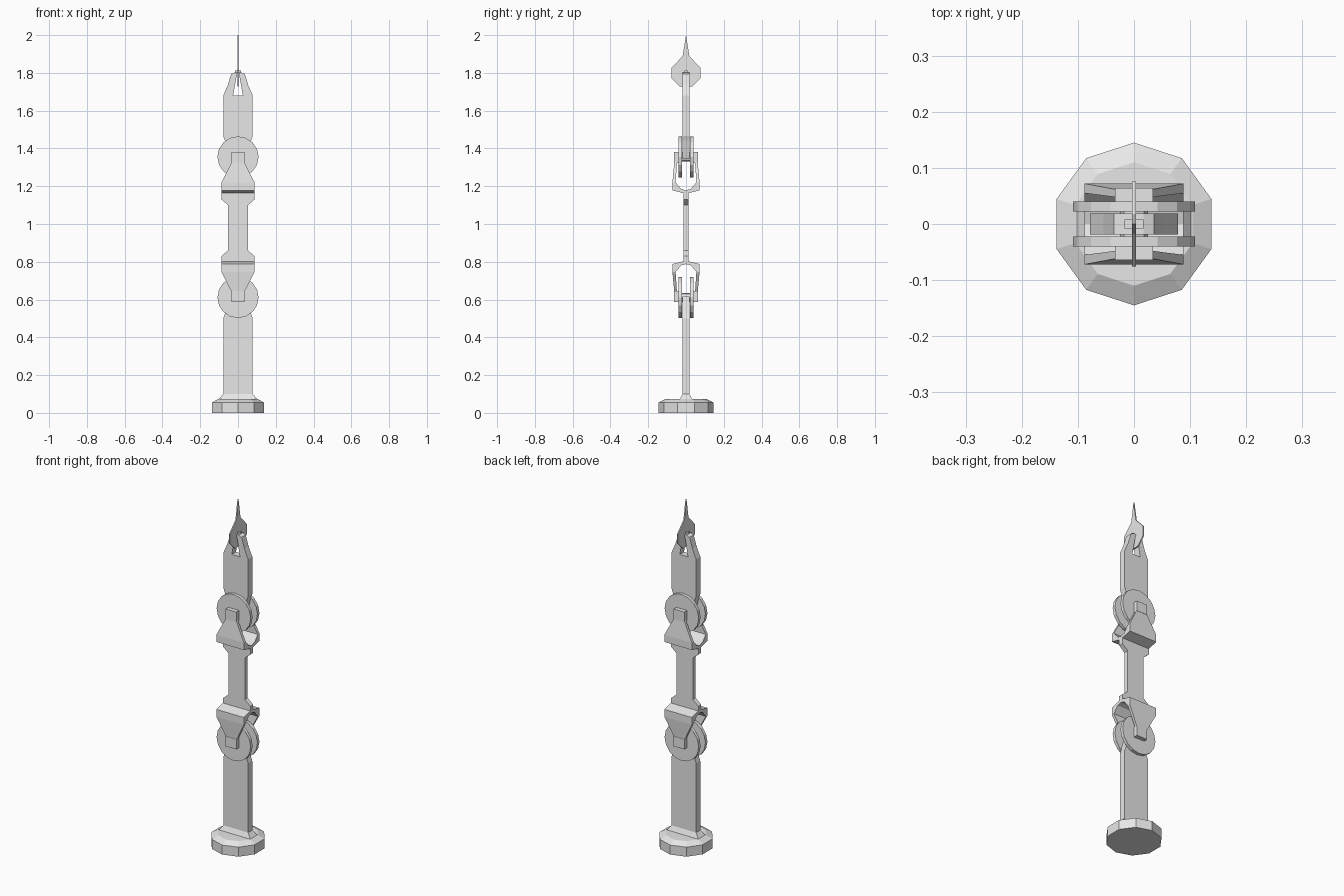
import bpy, bmesh, math
from mathutils import Vector

cube = bpy.data.objects.get("Cube")
if cube:
    bpy.data.objects.remove(cube, do_unlink=True)

grey = bpy.data.materials.new("plain grey")
grey.use_nodes = True
grey.diffuse_color = (0.8, 0.8, 0.8, 1)
grey.node_tree.nodes["Principled BSDF"].inputs["Base Color"].default_value = (0.8, 0.8, 0.8, 1)

MID = 0.983  # height about which the two joints mirror


def finish(name, bm):
    bmesh.ops.recalc_face_normals(bm, faces=bm.faces)
    mesh = bpy.data.meshes.new(name)
    bm.to_mesh(mesh)
    bm.free()
    mesh.materials.append(grey)
    obj = bpy.data.objects.new(name, mesh)
    bpy.context.collection.objects.link(obj)
    return obj


def loft(name, rings):
    """Skin a chain of rings with equal point counts and cap both ends."""
    bm = bmesh.new()
    rows = [[bm.verts.new(p) for p in ring] for ring in rings]
    n = len(rows[0])
    for a, b in zip(rows, rows[1:]):
        for i in range(n):
            j = (i + 1) % n
            bm.faces.new((a[i], a[j], b[j], b[i]))
    bm.faces.new(rows[0])
    bm.faces.new(rows[-1])
    return finish(name, bm)


def rect(hx, hy, z):
    return [(-hx, -hy, z), (hx, -hy, z), (hx, hy, z), (-hx, hy, z)]


def polygon(r, n, z):
    # starts with a corner on the y axis
    return [(r * math.sin(math.tau * i / n), r * math.cos(math.tau * i / n), z) for i in range(n)]


def plate(name, outline, y0, y1):
    """Extrude an x-z outline from y0 to y1."""
    return loft(name, [[(x, y, z) for x, z in outline] for y in (y0, y1)])


def flip(z, up):
    return z if up else 2 * MID - z


# Base and lower post
loft("base", [polygon(0.145, 10, 0), polygon(0.145, 10, 0.055), polygon(0.11, 10, 0.073)])
loft("post_foot", [rect(0.104, 0.034, 0.07), rect(0.078, 0.019, 0.1)])
loft("lower_post", [rect(0.078, 0.019, 0.1), rect(0.078, 0.019, 0.5),
                    rect(0.07, 0.019, 0.522), rect(0.045, 0.019, 0.615)])

# Middle bar with wide shoulders
loft("middle_bar", [rect(0.088, 0.013, 0.80), rect(0.088, 0.013, 0.83), rect(0.053, 0.013, 0.86),
                    rect(0.053, 0.013, 1.10), rect(0.088, 0.013, 1.13), rect(0.088, 0.013, 1.165)])

# Joints: discs, splayed clamp arms and end blocks, mirrored front/back and up/down
# arm sections: outer y, outer z, inner y, inner z, half width
ARM = [(0.0, 1.16, 0.0, 1.178, 0.088), (0.072, 1.178, 0.025, 1.185, 0.088),
       (0.072, 1.22, 0.055, 1.22, 0.088), (0.062, 1.325, 0.048, 1.325, 0.034)]
for up, level in ((True, "upper"), (False, "lower")):
    for s, side in ((-1, "front"), (1, "back")):
        tag = f"{level}_{side}"
        cz = flip(1.355, up)
        disc = [(0.109 * math.cos(math.tau * i / 16), cz + 0.109 * math.sin(math.tau * i / 16))
                for i in range(16)]
        plate(tag + "_disc", disc, s * 0.022, s * 0.04)
        loft(tag + "_clamp_arm", [[(-w, s * oy, flip(oz, up)), (w, s * oy, flip(oz, up)),
                                   (w, s * iy, flip(iz, up)), (-w, s * iy, flip(iz, up))]
                                  for oy, oz, iy, iz, w in ARM])
        z0, z1 = flip(1.322, up), flip(1.38, up)
        plate(tag + "_clamp_block", [(-0.034, z0), (0.034, z0), (0.034, z1), (-0.034, z1)],
              s * 0.039, s * 0.064)
    # Hub holding the discs to the post
    hub = [(0.025 * math.cos(math.tau * i / 8), cz + 0.025 * math.sin(math.tau * i / 8))
           for i in range(8)]
    plate(level + "_hub", hub, -0.03, 0.03)

# Upper post and the two leaning prongs of its fork
loft("upper_post", [rect(0.045, 0.019, 1.345), rect(0.07, 0.019, 1.444),
                    rect(0.078, 0.019, 1.466), rect(0.078, 0.019, 1.68)])
for s, side in ((1, "left"), (-1, "right")):
    plate(side + "_prong", [(s * x, z) for x, z in
                            ((0.026, 1.68), (0.078, 1.68), (0.054, 1.735), (0.036, 1.795),
                             (0.017, 1.803), (0.003, 1.803), (0.010, 1.77))], -0.019, 0.019)
loft("fork_cap", [rect(0.017, 0.008, 1.80), rect(0.017, 0.008, 1.812)])

# Pointed blade held in the fork
half = [(0.032, 1.727), (0.076, 1.77), (0.076, 1.828), (0.018, 1.888)]
outline = half + [(0, 2.0)] + [(-y, z) for y, z in reversed(half)]
loft("blade", [[(x, y, z) for y, z in outline] for x in (-0.0035, 0.0035)])
